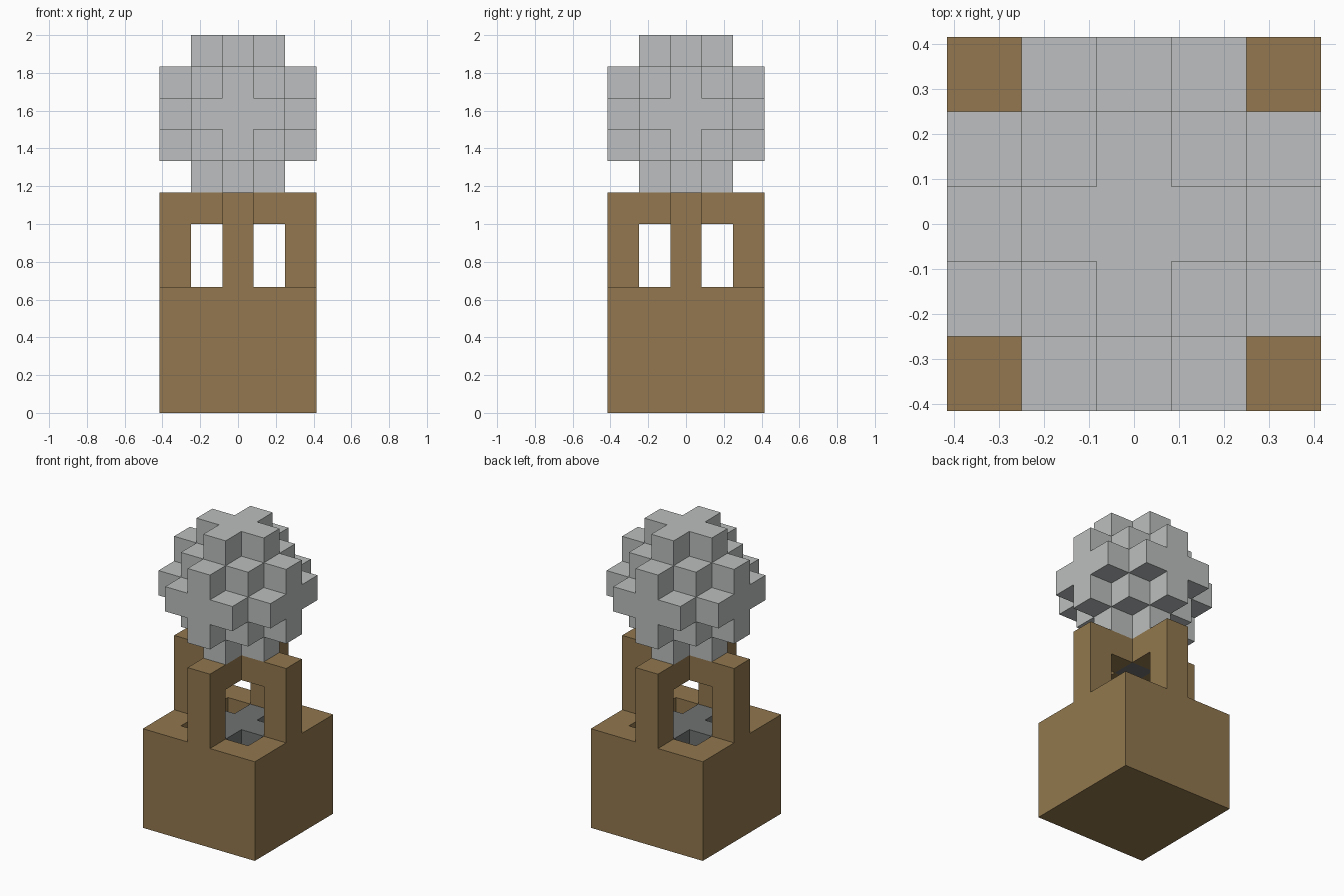
import bpy
import bmesh
from mathutils import Vector

if "Cube" in bpy.data.objects:
    bpy.data.objects.remove(bpy.data.objects["Cube"])

UNIT = 2 / 12          # edge of one block; the model is twelve blocks tall
AXES = [Vector(a) for a in ((1, 0, 0), (0, 1, 0), (0, 0, 1))]


def make_material(name, color):
    mat = bpy.data.materials.new(name)
    mat.use_nodes = True
    mat.diffuse_color = (*color, 1)
    mat.node_tree.nodes["Principled BSDF"].inputs["Base Color"].default_value = (*color, 1)
    return mat


def block_shape(name, cells, mat):
    """Outer skin of a set of unit blocks, with flat areas merged."""
    cells = set(cells)
    bm = bmesh.new()
    for cell in cells:
        centre = Vector(cell) + Vector((0, 0, 0.5))
        for n, axis in enumerate(AXES):
            for sign in (-1, 1):
                out = axis * sign
                if tuple(int(c) for c in Vector(cell) + out) in cells:
                    continue
                u = AXES[(n + 1) % 3] / 2
                v = AXES[(n + 2) % 3] / 2 * sign
                mid = centre + out / 2
                corners = (mid - u - v, mid + u - v, mid + u + v, mid - u + v)
                bm.faces.new([bm.verts.new(c * UNIT) for c in corners])
    bmesh.ops.remove_doubles(bm, verts=bm.verts[:], dist=0.001)
    bmesh.ops.dissolve_limit(bm, angle_limit=0.01, verts=bm.verts[:], edges=bm.edges[:])
    mesh = bpy.data.meshes.new(name)
    bm.to_mesh(mesh)
    bm.free()
    mesh.materials.append(mat)
    obj = bpy.data.objects.new(name, mesh)
    bpy.context.collection.objects.link(obj)
    return obj


brown = make_material("brown", (0.287, 0.187, 0.077))
light_grey = make_material("light grey", (0.503, 0.521, 0.523))
dark_grey = make_material("dark grey", (0.16, 0.165, 0.165))

full = range(-2, 3)
inner = range(-1, 2)

# Square base with a pit in its top
block_shape("base", [(x, y, z) for x in full for y in full for z in range(4)
                     if z < 2 or max(abs(x), abs(y)) == 2], brown)

# Dark core in the pit: a slab with a cross flush with the rim
block_shape("pit_core", [(x, y, z) for x in inner for y in inner for z in (2, 3)
                         if z == 2 or x * y == 0], dark_grey)

# Four posts, each with an arm reaching in to the centre
for name, dx, dy in (("front", 0, -1), ("back", 0, 1), ("left", 1, 0), ("right", -1, 0)):
    post = [(2 * dx, 2 * dy, z) for z in range(4, 7)]
    block_shape(name + "_post", post + [(dx, dy, 6)], brown)

# Dark block where the arms meet
block_shape("arm_hub", [(0, 0, 6)], dark_grey)

# Stepped ball on top of the arms
block_shape("ball", [(x, y, z + 9) for x in full for y in full for z in full
                     if x * x + y * y + z * z <= 5], light_grey)
